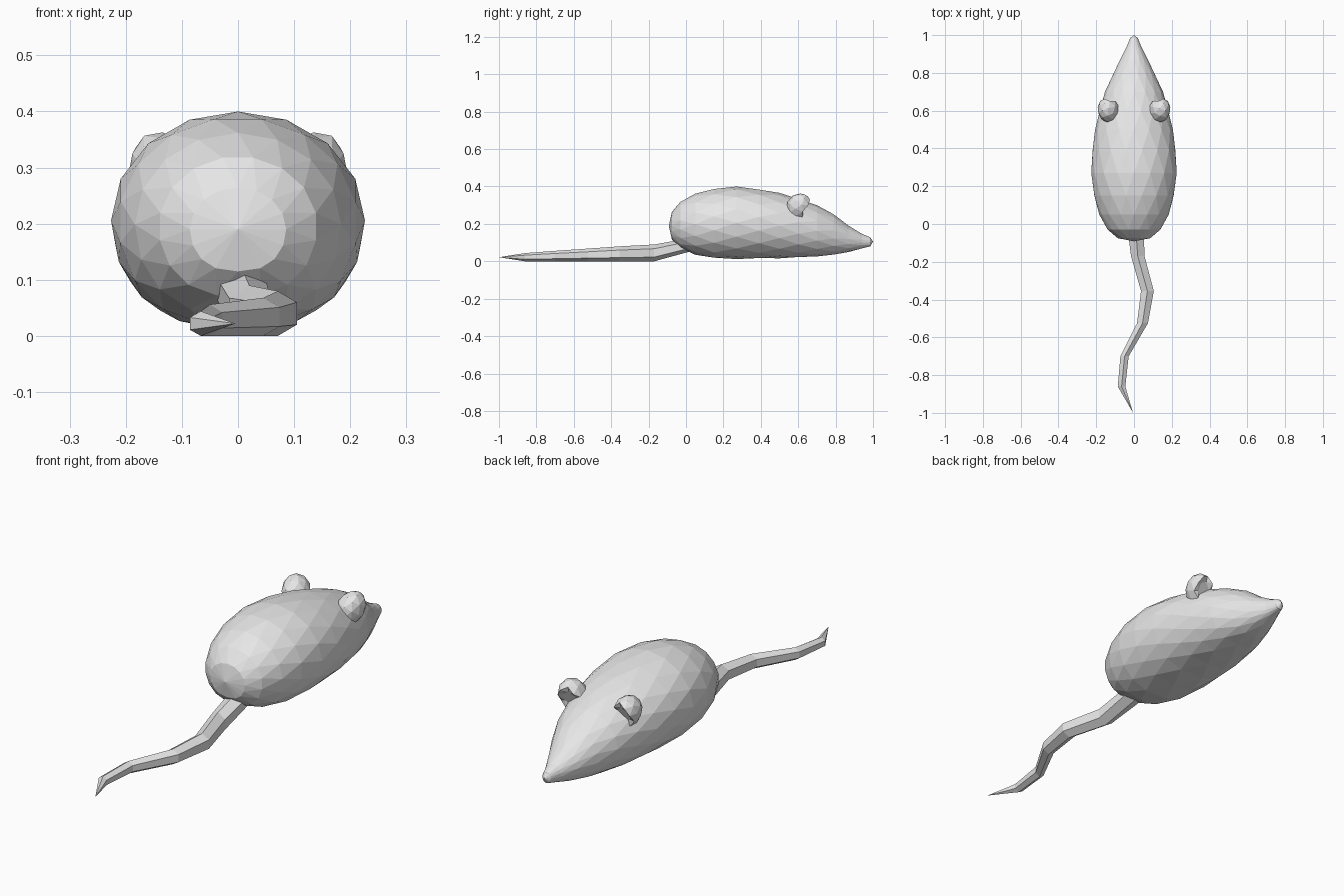
import bpy, bmesh, math
from mathutils import Vector, Euler

cube = bpy.data.objects.get("Cube")
if cube:
    bpy.data.objects.remove(cube, do_unlink=True)

grey = bpy.data.materials.new("plain grey")
grey.use_nodes = True
grey.diffuse_color = (0.8, 0.8, 0.8, 1)
grey.node_tree.nodes["Principled BSDF"].inputs["Base Color"].default_value = (0.8, 0.8, 0.8, 1)


def finish(name, bm):
    bmesh.ops.recalc_face_normals(bm, faces=bm.faces)
    mesh = bpy.data.meshes.new(name)
    bm.to_mesh(mesh)
    bm.free()
    mesh.materials.append(grey)
    obj = bpy.data.objects.new(name, mesh)
    bpy.context.collection.objects.link(obj)
    return obj


def fan(bm, ring, tip):
    point = bm.verts.new(tip)
    for i in range(len(ring)):
        bm.faces.new((ring[i - 1], ring[i], point))


# Body: staggered triangulated rings (y, top z, bottom z, half width)
SIDES = 16
profile = [
    (-0.075, 0.265, 0.115, 0.085), (-0.03, 0.32, 0.07, 0.14),
    (0.05, 0.362, 0.035, 0.182), (0.15, 0.39, 0.016, 0.211),
    (0.27, 0.4, 0.012, 0.224), (0.39, 0.387, 0.014, 0.22),
    (0.5, 0.366, 0.016, 0.204), (0.6, 0.337, 0.02, 0.182),
    (0.7, 0.3, 0.026, 0.152), (0.79, 0.253, 0.034, 0.112),
    (0.87, 0.19, 0.05, 0.073), (0.94, 0.148, 0.068, 0.038),
    (0.985, 0.128, 0.08, 0.02),
]
bm = bmesh.new()
rings = []
for k, (y, top, bottom, width) in enumerate(profile):
    ring = []
    for i in range(SIDES):
        a = math.tau * (i + 0.5 * (k % 2)) / SIDES
        c, s = math.cos(a), math.sin(a)
        # The underside is slightly boxier than the back
        p = 0.8 if s < 0 else 1.0
        x = math.copysign(abs(c) ** p, c) * width * 1.01
        z = (top + bottom) / 2 + s * (top - bottom) / 2
        ring.append(bm.verts.new((x, y, z)))
    rings.append(ring)
for k in range(len(rings) - 1):
    straight, shifted = (rings[k], rings[k + 1]) if k % 2 == 0 else (rings[k + 1], rings[k])
    for i in range(SIDES):
        j = (i + 1) % SIDES
        bm.faces.new((straight[i], straight[j], shifted[i]))
        bm.faces.new((shifted[i], straight[j], shifted[j]))
fan(bm, rings[0], (0, -0.092, 0.19))
fan(bm, rings[-1], (0, 1.0, 0.105))
finish("body", bm)


# Ears: low-poly rounded cups, hollowed a little toward the nose
def ear(name, side):
    bm = bmesh.new()
    bmesh.ops.create_icosphere(bm, subdivisions=2, radius=1)
    bmesh.ops.dissolve_limit(bm, angle_limit=0.05, verts=bm.verts, edges=bm.edges)
    turn = Euler((math.radians(-25), math.radians(20), 0)).to_matrix()
    for v in bm.verts:
        if v.co.y > 0.75:
            v.co.y = 0.35
        v.co = turn @ Vector((v.co.x * 0.057, v.co.y * 0.068, v.co.z * 0.075))
        v.co += Vector((0.134, 0.605, 0.292))
        v.co.x *= side
    finish(name, bm)


ear("left_ear", 1)
ear("right_ear", -1)

# Tail: hexagonal sections along a winding path (x, y, z, half width, half height)
path = [
    (0.005, 0.02, 0.088, 0.045, 0.036), (0.02, -0.17, 0.045, 0.036, 0.045),
    (0.071, -0.355, 0.04, 0.034, 0.04), (0.045, -0.525, 0.034, 0.029, 0.034),
    (-0.05, -0.7, 0.028, 0.022, 0.028), (-0.066, -0.86, 0.022, 0.02, 0.022),
]
bm = bmesh.new()
rings = []
for x, y, z, w, h in path:
    angles = [math.tau * i / 6 + math.pi / 2 for i in range(6)]
    rings.append([bm.verts.new((x + math.cos(a) * w / 0.87, y, z + math.sin(a) * h)) for a in angles])
for a, b in zip(rings, rings[1:]):
    for i in range(6):
        bm.faces.new((a[i - 1], a[i], b[i], b[i - 1]))
bm.faces.new(rings[0])
fan(bm, rings[-1], (-0.005, -1.0, 0.022))
finish("tail", bm)
